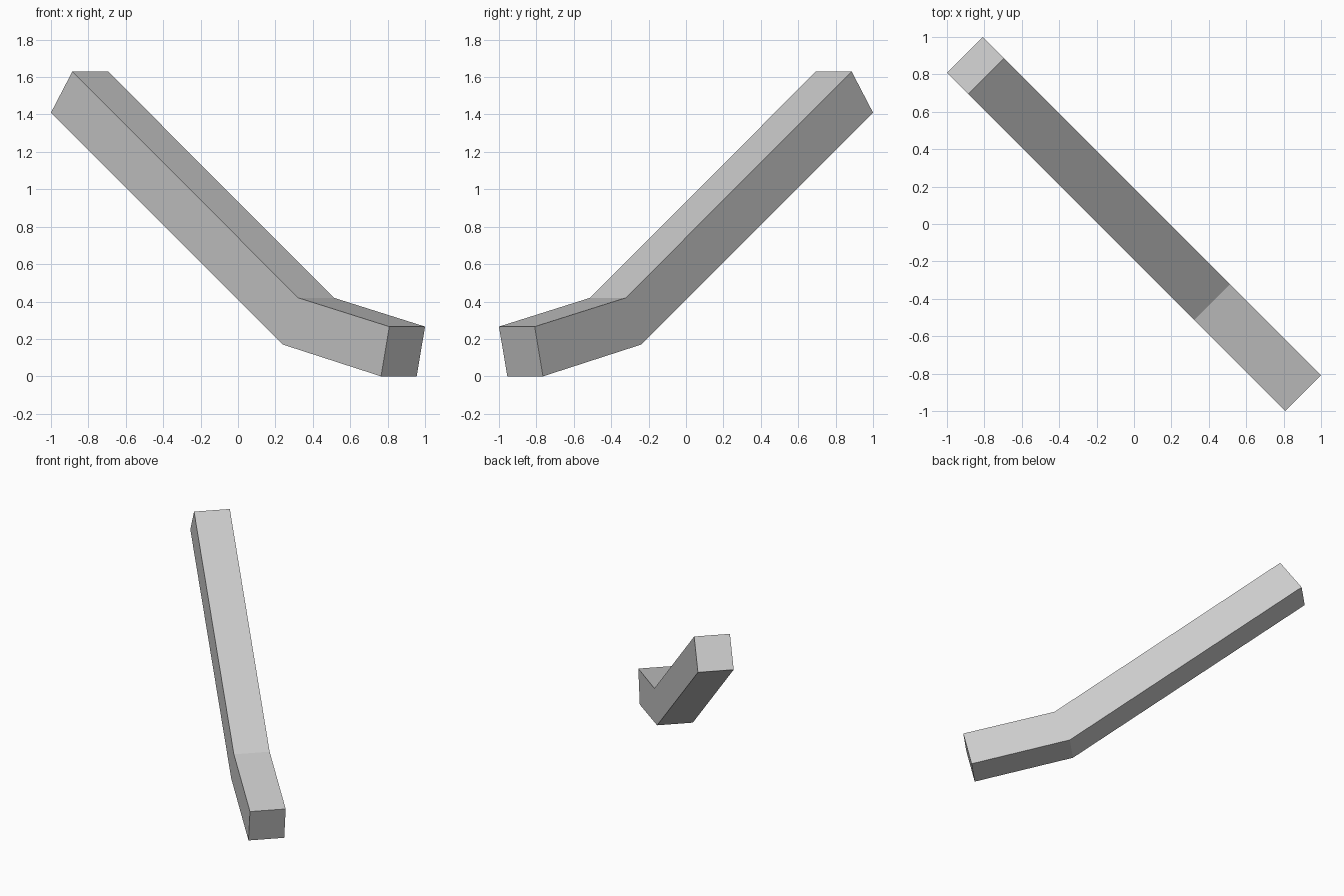
import bpy
import bmesh
from mathutils import Vector

if "Cube" in bpy.data.objects:
    bpy.data.objects.remove(bpy.data.objects["Cube"])

HALF_WIDTH = 0.0955  # x/y offset of each side from the diagonal centre plane


def diagonal_beam(name, profile):
    """Extrude an (x, z) profile lying in the plane y = -x across its width."""
    bm = bmesh.new()
    side = Vector((HALF_WIDTH, HALF_WIDTH, 0))
    face = bm.faces.new([bm.verts.new(Vector((x, -x, z)) - side) for x, z in profile])
    ext = bmesh.ops.extrude_face_region(bm, geom=[face], use_keep_orig=True)
    verts = [g for g in ext["geom"] if isinstance(g, bmesh.types.BMVert)]
    bmesh.ops.translate(bm, verts=verts, vec=2 * side)
    bmesh.ops.recalc_face_normals(bm, faces=bm.faces)
    mesh = bpy.data.meshes.new(name)
    bm.to_mesh(mesh)
    bm.free()
    obj = bpy.data.objects.new(name, mesh)
    bpy.context.collection.objects.link(obj)
    return obj


# Long straight bar, ending square at the inside of the bend
diagonal_beam("long_bar", [(-0.79, 1.63), (0.445, 0.392), (0.335, 0.17), (-0.9045, 1.41)])

# Bent end piece, overlapping the lower half of the bar
diagonal_beam("bent_end", [(-0.165, 1.003), (0.417, 0.42), (0.9045, 0.266),
                           (0.86, 0.0), (0.335, 0.17), (-0.275, 0.781)])
